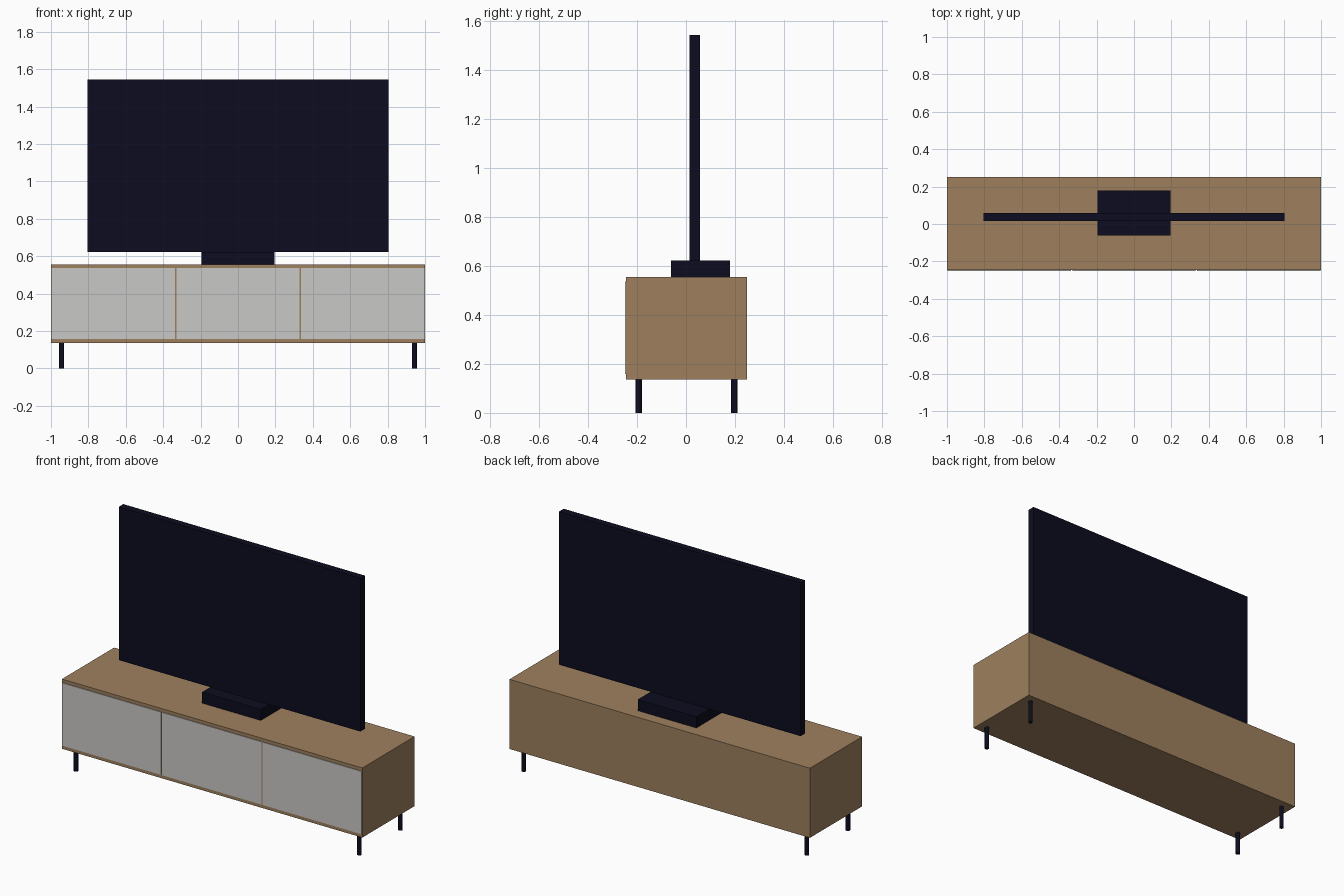
import bpy
import bmesh
from mathutils import Matrix, Vector

if "Cube" in bpy.data.objects:
    bpy.data.objects.remove(bpy.data.objects["Cube"])


def material(name, color):
    m = bpy.data.materials.new(name)
    m.diffuse_color = (*color, 1)
    m.use_nodes = True
    m.node_tree.nodes["Principled BSDF"].inputs["Base Color"].default_value = m.diffuse_color
    return m


wood = material("warm_wood", (0.342, 0.216, 0.112))
grey = material("light_grey", (0.584, 0.578, 0.565))
dark = material("midnight_black", (0.0037, 0.0037, 0.0140))


def finish(name, bm, mat):
    mesh = bpy.data.meshes.new(name)
    bm.to_mesh(mesh)
    bm.free()
    mesh.materials.append(mat)
    obj = bpy.data.objects.new(name, mesh)
    bpy.context.collection.objects.link(obj)
    return obj


def box(name, lo, hi, mat):
    lo, hi = Vector(lo), Vector(hi)
    bm = bmesh.new()
    bmesh.ops.create_cube(bm, size=1, matrix=Matrix.Translation((lo + hi) / 2)
                          @ Matrix.Diagonal((*(hi - lo), 1)))
    return finish(name, bm, mat)


def leg(name, x, y, radius, height):
    bm = bmesh.new()
    bmesh.ops.create_cone(bm, cap_ends=True, segments=16, radius1=radius,
                          radius2=radius, depth=height,
                          matrix=Matrix.Translation((x, y, height / 2)))
    for f in bm.faces:
        f.smooth = len(f.verts) == 4
    for e in bm.edges:
        e.smooth = all(f.smooth for f in e.link_faces)
    return finish(name, bm, dark)


# Cabinet body
box("cabinet", (-1, -0.246, 0.137), (1, 0.25, 0.556), wood)

# Three front doors with narrow gaps
for i, side in enumerate(("left", "middle", "right")):
    x = (i - 1) * 0.668
    box(f"{side}_door", (x - 0.33, -0.25, 0.158), (x + 0.33, -0.246, 0.536), grey)

# Four round legs
for side, x in (("left", -0.943), ("right", 0.943)):
    for end, y in (("front", -0.193), ("back", 0.197)):
        leg(f"{end}_{side}_leg", x, y, 0.0128, 0.137)

# Television stand and screen
box("screen_stand", (-0.195, -0.062, 0.556), (0.195, 0.18, 0.623), dark)
box("screen", (-0.804, 0.015, 0.623), (0.804, 0.058, 1.545), dark)
